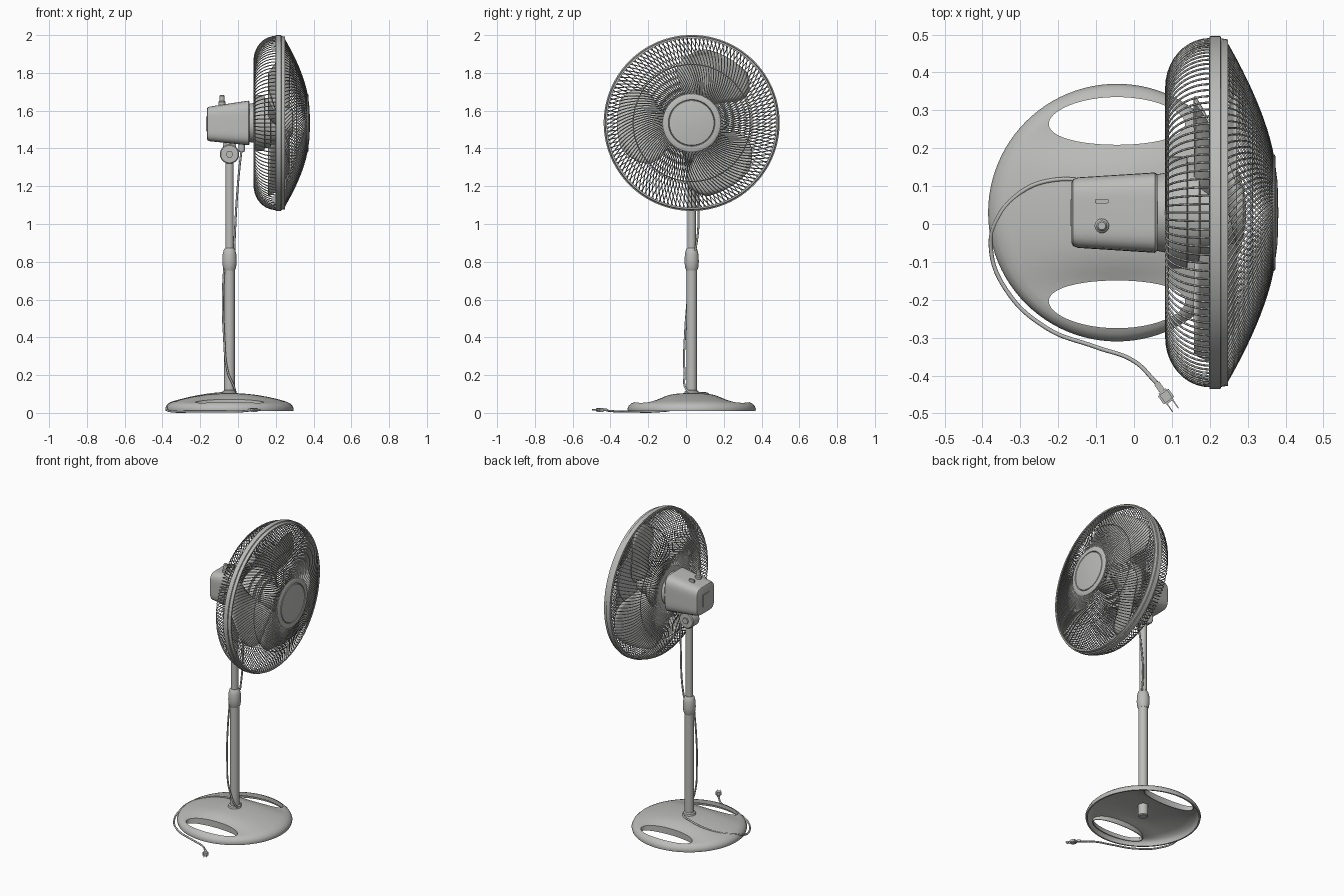
import bpy, bmesh
from math import sin, cos, pi, radians, hypot, exp
from mathutils import Vector

if "Cube" in bpy.data.objects:
    bpy.data.objects.remove(bpy.data.objects["Cube"])

CX, CY, HZ = -0.045, 0.03, 1.535   # pole axis, head height

grey = bpy.data.materials.new("warm grey plastic")
grey.use_nodes = True
COLOUR = (0.5, 0.5, 0.49, 1)
grey.diffuse_color = COLOUR
grey.node_tree.nodes["Principled BSDF"].inputs["Base Color"].default_value = COLOUR


def finish(bm, name, angle=35):
    bmesh.ops.recalc_face_normals(bm, faces=bm.faces)
    mesh = bpy.data.meshes.new(name)
    bm.to_mesh(mesh)
    bm.free()
    ob = bpy.data.objects.new(name, mesh)
    bpy.context.collection.objects.link(ob)
    mesh.materials.append(grey)
    smooth(ob, angle)
    return ob


def smooth(ob, angle=35):
    bpy.ops.object.select_all(action='DESELECT')
    ob.select_set(True)
    bpy.context.view_layer.objects.active = ob
    bpy.ops.object.shade_smooth_by_angle(angle=radians(angle))


def loft(name, rings, closed=False, angle=35):
    """Skin a list of equal point loops, capping the ends or joining them."""
    bm = bmesh.new()
    loops = [[bm.verts.new(p) for p in ring] for ring in rings]
    pairs = list(zip(loops, loops[1:] + loops[:1])) if closed else list(zip(loops, loops[1:]))
    for a, b in pairs:
        for i in range(len(a)):
            j = (i + 1) % len(a)
            bm.faces.new((a[i], a[j], b[j], b[i]))
    if not closed:
        bm.faces.new(loops[0])
        bm.faces.new(loops[-1])
    return finish(bm, name, angle)


def lathe(name, profile, origin, axis='z', closed=False, n=48):
    """Revolve (radius, height) points about an axis through origin."""
    rings = []
    for r, h in profile:
        ring = []
        for i in range(n):
            c, s = r * cos(2 * pi * i / n), r * sin(2 * pi * i / n)
            local = {'z': (c, s, h), 'x': (h, c, s), 'y': (c, h, s)}[axis]
            ring.append(Vector(origin) + Vector(local))
        rings.append(ring)
    return loft(name, rings, closed)


def box(name, centre, size, bevel=0.004, turn=0):
    bm = bmesh.new()
    bmesh.ops.create_cube(bm, size=1)
    bmesh.ops.scale(bm, vec=size, verts=bm.verts)
    bmesh.ops.bevel(bm, geom=bm.edges[:], offset=bevel, segments=2, affect='EDGES')
    ob = finish(bm, name)
    ob.location, ob.rotation_euler.z = centre, turn
    return ob


def wires(name, paths, radius, cyclic=False, curved=False):
    """Sweep round wire along every path and turn it into a mesh."""
    cu = bpy.data.curves.new(name, 'CURVE')
    cu.dimensions, cu.bevel_depth = '3D', radius
    cu.bevel_resolution = 2 if curved else 0
    cu.resolution_u = 8
    for path in paths:
        sp = cu.splines.new('BEZIER' if curved else 'POLY')
        pts = sp.bezier_points if curved else sp.points
        pts.add(len(path) - 1)
        for p, co in zip(pts, path):
            if curved:
                p.co = co
                p.handle_left_type = p.handle_right_type = 'AUTO'
            else:
                p.co = (*co, 1)
        sp.use_cyclic_u = cyclic
    cu.use_fill_caps = not cyclic
    tmp = bpy.data.objects.new(name + " path", cu)
    bpy.context.collection.objects.link(tmp)
    mesh = bpy.data.meshes.new_from_object(tmp.evaluated_get(bpy.context.evaluated_depsgraph_get()))
    bpy.data.objects.remove(tmp)
    ob = bpy.data.objects.new(name, mesh)
    bpy.context.collection.objects.link(ob)
    mesh.materials.clear()
    mesh.materials.append(grey)
    smooth(ob, 60 if curved else 100)


# Base: hollow dome with two lens-shaped handle openings
def lens(side, grow=0.0, n=48):
    pts = []
    for i in range(n):
        a = 2 * pi * i / n
        dx = (0.18 + grow) * cos(a)
        dy = 0.242 + (0.063 + grow) * sin(a) - 0.25 * dx * dx
        pts.append((CX + dx, CY + side * dy))
    return pts


def dome(x, y):
    dx, dy = x - CX, abs(y - CY)
    z = 0.105 - 0.045 * (hypot(dx, dy) / 0.3) ** 2
    return z - 0.02 * exp(-(dx / 0.18) ** 2 - ((dy - 0.2) / 0.06) ** 2)


shell = [(0.001 + 0.3 * i / 20, None) for i in range(21)]
shell += [(0.32, 0.05), (0.333, 0.038), (0.34, 0.022), (0.337, 0.009),
          (0.328, 0.009), (0.325, 0.03), (0.31, 0.042)]
shell += [(0.295 - 0.294 * i / 16, -1) for i in range(17)]
rings = []
for r, h in shell:
    ring = []
    for i in range(96):
        x, y = CX + r * cos(i * pi / 48), CY + r * sin(i * pi / 48)
        z = dome(x, y) if h is None else dome(x, y) - 0.01 if h < 0 else h
        ring.append((x, y, z))
    rings.append(ring)
base = loft("base", rings, angle=45)
for side in (-1, 1):
    cutter = loft("handle_cutter", [[(x, y, z) for x, y in lens(side)] for z in (-0.05, 0.2)])
    mod = base.modifiers.new("opening", 'BOOLEAN')
    mod.object, mod.operation, mod.solver = cutter, 'DIFFERENCE', 'EXACT'
    bpy.context.view_layer.objects.active = base
    bpy.ops.object.modifier_apply(modifier=mod.name)
    bpy.data.objects.remove(cutter)
    inner, outer = lens(side), lens(side, 0.005)
    top = [(x, y, dome(x, y) - 0.002) for x, y in inner]
    low = [(x, y, 0.03) for x, y in inner]
    loft("handle_wall", [top, low, [(x, y, 0.03) for x, y in outer],
                         [(x, y, dome(x, y) - 0.004) for x, y in outer]], closed=True)
smooth(base, 45)

# Pole, height clamp and stub under the base
pole = (CX, CY, 0)
lathe("lower_pole", [(0.04, 0.1), (0.036, 0.115), (0.028, 0.12), (0.028, 0.78)], pole)
lathe("upper_pole", [(0.022, 0.8), (0.022, 1.34)], pole)
lathe("height_clamp", [(0.029, 0.755), (0.035, 0.77), (0.038, 0.8), (0.036, 0.84),
                       (0.03, 0.865), (0.024, 0.872)], pole)
lathe("pole_stub", [(0.03, 0.1), (0.03, 0.025), (0.024, 0.02)], pole)

# Tilt joint
lathe("tilt_joint", [(0.046, -0.035), (0.051, -0.03), (0.051, 0.03), (0.046, 0.035)],
      (CX, CY, 1.37), 'y')
lathe("tilt_bolt", [(0.02, -0.045), (0.02, 0.045)], (CX, CY, 1.37), 'y', n=6)
box("neck_block", (CX, CY, 1.42), (0.07, 0.05, 0.08))
lathe("cord_sleeve", [(0.014, 1.38), (0.018, 1.4), (0.016, 1.43)], (0.02, CY, 0), n=20)


# Motor housing: rounded square section widening toward the blades
def section(x, half_y, half_z, zc, n=48):
    pts = []
    for i in range(n):
        c, s = cos(2 * pi * i / n), sin(2 * pi * i / n)
        k = (abs(c) ** 5 + abs(s) ** 5) ** -0.2
        pts.append((x, CY + half_y * k * c, zc + half_z * k * s))
    return pts


loft("motor_housing", [section(-0.165, 0.08, 0.078, 1.53), section(-0.161, 0.088, 0.087, 1.53),
                       section(-0.148, 0.093, 0.092, 1.53), section(0.055, 0.106, 0.118, HZ),
                       section(0.062, 0.1, 0.112, HZ)])
box("rear_plate", (-0.166, CY, 1.53), (0.006, 0.07, 0.08), 0.002)
lathe("swing_knob", [(0.019, 1.61), (0.019, 1.645), (0.014, 1.65), (0.014, 1.678), (0.01, 1.683)],
      (-0.085, -0.005, 0), n=24)
box("top_switch", (-0.085, 0.06, 1.635), (0.035, 0.012, 0.03), 0.002)

# Fan head turned about the x axis
head = (0, CY, HZ)
lathe("rear_hub", [(0.1, 0.055), (0.105, 0.082), (0.148, 0.086), (0.148, 0.14), (0.132, 0.142),
                   (0.132, 0.172), (0.11, 0.175), (0.108, 0.198)], head, 'x')
lathe("blade_hub", [(0.085, 0.2), (0.083, 0.26), (0.07, 0.288), (0.03, 0.295)], head, 'x')
lathe("outer_rim", [(0.453, 0.198), (0.466, 0.2), (0.466, 0.228), (0.46, 0.23), (0.457, 0.248),
                    (0.448, 0.248), (0.448, 0.2)], head, 'x', closed=True, n=96)
lathe("front_cap", [(0.15, 0.358), (0.154, 0.362), (0.154, 0.37), (0.148, 0.374), (0.124, 0.374),
                    (0.121, 0.368), (0.118, 0.374), (0.08, 0.379), (0.002, 0.381)], head, 'x')


# Wire guards
def polar(x, r, a):
    return (x, CY + r * cos(a), HZ + r * sin(a))


def front_x(r):
    return 0.24 + 0.13 * (1 - (max(r - 0.12, 0) / 0.335) ** 1.5)


COUNT = 128
rear_profile = [(0.2 - 0.115 * sin(i * pi / 20), 0.33 + 0.128 * cos(i * pi / 20)) for i in range(11)]
rear_profile += [(0.085, 0.23), (0.085, 0.14)]
front_radii = [0.14 + 0.314 * i / 12 for i in range(13)]
turns = [2 * pi * i / COUNT for i in range(COUNT)]
wires("rear_guard", [[polar(x, r, a) for x, r in rear_profile] for a in turns], 0.0028)
wires("front_guard", [[polar(front_x(r), r, a + 1.5 * (r - 0.14)) for r in front_radii]
                      for a in turns], 0.0028)
circle = [2 * pi * i / 72 for i in range(72)]
wires("guard_rings", [[polar(x, r, a) for a in circle]
                      for x, r in ((0.089, 0.31), (front_x(0.31) - 0.004, 0.31))], 0.003, cyclic=True)

# Three swept, pitched blades
for k in range(3):
    bm = bmesh.new()
    grid = []
    for i in range(15):
        u = i / 14
        r = 0.075 + 0.32 * u
        width = (0.75 + 0.75 * sin(pi * min(u * 1.1, 1) * 0.6)) * (1 - 0.55 * u ** 6)
        row = []
        for j in range(13):
            v = j / 12 - 0.5
            a = radians(75 + 120 * k) - 0.25 * u + width * v
            row.append(bm.verts.new(polar(0.215 + 0.11 * v + 0.03 * (0.25 - v * v), r, a)))
        grid.append(row)
    for p, q in zip(grid, grid[1:]):
        for j in range(12):
            bm.faces.new((p[j], p[j + 1], q[j + 1], q[j]))
    blade = finish(bm, "fan_blade")
    mod = blade.modifiers.new("thickness", 'SOLIDIFY')
    mod.thickness, mod.offset = 0.005, 0

# Power cord: head to clamp, clamp to base, then across the floor to the plug
upper = [(0.02, CY, 1.4), (0.008, 0.045, 1.3), (-0.005, 0.06, 1.15), (-0.015, 0.065, 0.98), (-0.02, 0.05, 0.86)]
lower = [(-0.073, 0.02, 0.78), (-0.08, 0.01, 0.62), (-0.075, -0.005, 0.42), (-0.055, -0.008, 0.22),
         (-0.015, 0.01, 0.115), (-0.03, 0.07, 0.106), (-0.1, 0.105, 0.104), (-0.22, 0.115, 0.087),
         (-0.31, 0.075, 0.066), (-0.362, 0.01, 0.048), (-0.378, -0.06, 0.02), (-0.34, -0.17, 0.007),
         (-0.23, -0.275, 0.007), (-0.1, -0.325, 0.007), (0, -0.362, 0.007), (0.06, -0.42, 0.012)]
wires("power_cord", [upper, lower], 0.0055, curved=True)
turn = radians(-55)
along = Vector((cos(turn), sin(turn), 0))
across = Vector((-along.y, along.x, 0))
tip = Vector((0.06, -0.42, 0.016))
box("plug_sleeve", tip + along * 0.012, (0.03, 0.016, 0.014), 0.003, turn)
box("plug_body", tip + along * 0.043, (0.036, 0.034, 0.022), 0.005, turn)
for s in (-1, 1):
    box("plug_prong", tip + along * 0.072 + across * s * 0.009, (0.03, 0.003, 0.009), 0.001, turn)
